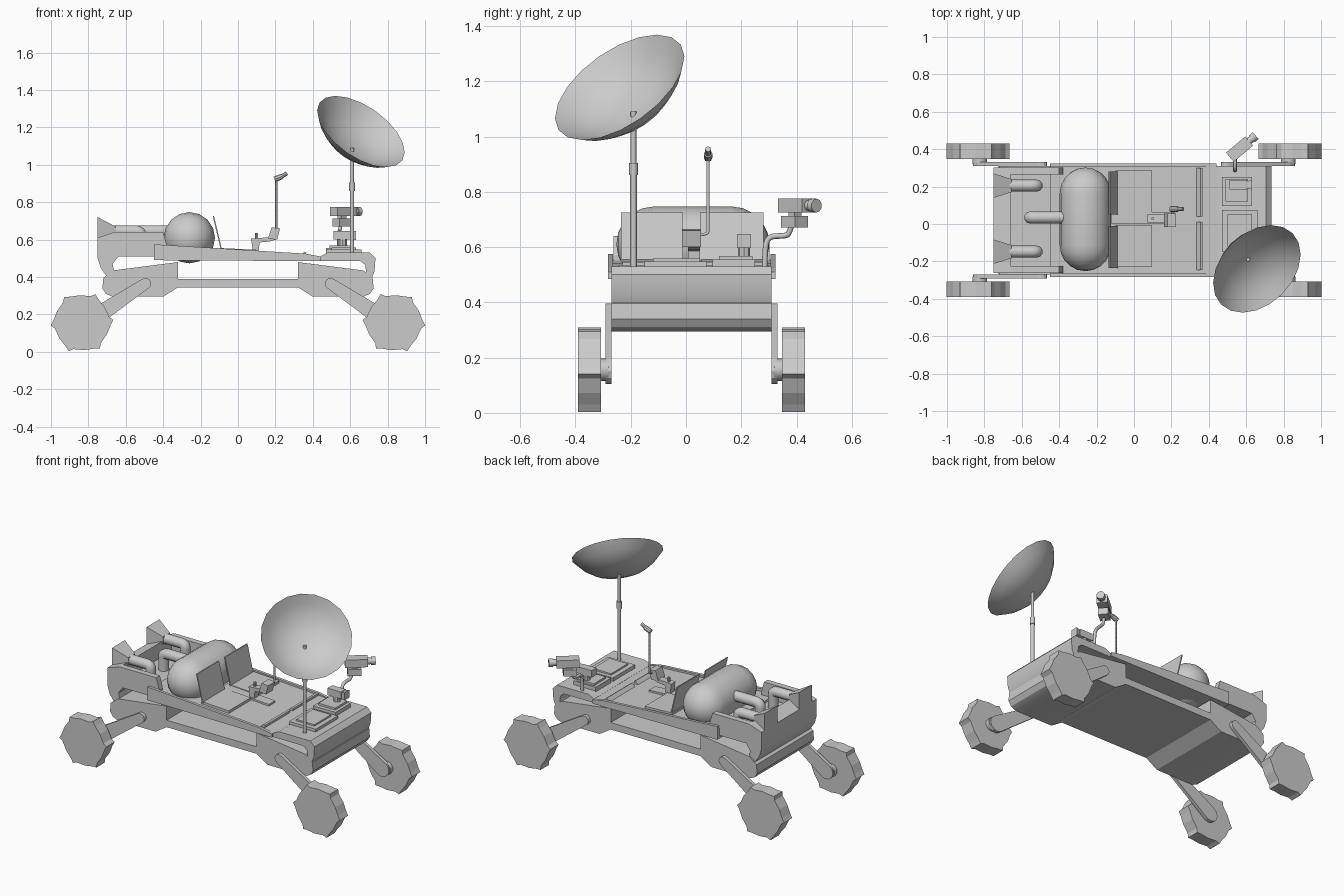
import bpy, bmesh, math
from mathutils import Vector, Matrix

if "Cube" in bpy.data.objects:
    bpy.data.objects.remove(bpy.data.objects["Cube"])

CY = 0.02  # mid-plane of the chassis


def finish(name, bm, smooth=None):
    bmesh.ops.recalc_face_normals(bm, faces=bm.faces)
    me = bpy.data.meshes.new(name)
    bm.to_mesh(me)
    bm.free()
    ob = bpy.data.objects.new(name, me)
    bpy.context.collection.objects.link(ob)
    if smooth:
        bpy.ops.object.select_all(action='DESELECT')
        ob.select_set(True)
        bpy.context.view_layer.objects.active = ob
        bpy.ops.object.shade_smooth_by_angle(angle=math.radians(smooth))
    return ob


def prism(name, pts, y0, y1, smooth=None):
    """Extrude an (x, z) profile from y0 to y1."""
    bm = bmesh.new()
    f = bm.faces.new([bm.verts.new((x, y0, z)) for x, z in pts])
    r = bmesh.ops.extrude_face_region(bm, geom=[f])
    bmesh.ops.translate(bm, vec=(0, y1 - y0, 0),
                        verts=[v for v in r['geom'] if isinstance(v, bmesh.types.BMVert)])
    return finish(name, bm, smooth)


def box(name, x0, x1, y0, y1, z0, z1):
    return prism(name, [(x0, z0), (x1, z0), (x1, z1), (x0, z1)], y0, y1)


def rod(name, a, b, r, r2=None, n=10, roll=0):
    """Cylinder or frustum between two points."""
    a, b = Vector(a), Vector(b)
    bm = bmesh.new()
    rot = (b - a).to_track_quat('Z', 'Y').to_matrix().to_4x4()
    bmesh.ops.create_cone(bm, cap_ends=True, segments=n, radius1=r, radius2=r if r2 is None else r2,
                          depth=(b - a).length,
                          matrix=Matrix.Translation((a + b) / 2) @ rot @ Matrix.Rotation(roll, 4, 'Z'))
    return finish(name, bm, 40 if n > 6 else None)


def tube(name, pts, r, res=3):
    cu = bpy.data.curves.new(name, 'CURVE')
    cu.dimensions = '3D'
    cu.bevel_depth, cu.bevel_resolution, cu.use_fill_caps = r, res, True
    sp = cu.splines.new('NURBS')
    sp.points.add(len(pts) - 1)
    for p, co in zip(sp.points, pts):
        p.co = (*co, 1)
    sp.use_endpoint_u, sp.order_u, sp.resolution_u = True, 3, 5
    ob = bpy.data.objects.new(name, cu)
    bpy.context.collection.objects.link(ob)
    return ob


def lathe(name, prof, n, m, smooth):
    """Spin an (r, z) profile about z, then place it with matrix m."""
    bm = bmesh.new()
    vs = [bm.verts.new((r, 0, z)) for r, z in prof]
    es = [bm.edges.new(p) for p in zip(vs, vs[1:])]
    bmesh.ops.spin(bm, geom=vs + es, cent=(0, 0, 0), axis=(0, 0, 1), angle=2 * math.pi, steps=n)
    bmesh.ops.remove_doubles(bm, verts=bm.verts, dist=1e-4)
    bmesh.ops.transform(bm, matrix=m, verts=bm.verts)
    return finish(name, bm, smooth)


# wheels with cusped treads, hubs and suspension arms
wheel = []
for k in range(6):
    for da, r in ((0, .168), (7, .149), (30, .147), (50, .153)):
        a = math.radians(5 + k * 60 + da)
        wheel.append((r * math.cos(a), r * math.sin(a)))
d = Vector((.32, .215)).normalized()
base = math.atan2(d.y, d.x)
arm = []
for k in range(7):
    a = base + math.pi / 2 + math.pi * k / 6
    arm.append((-.81 + .05 * math.cos(a), .155 + .05 * math.sin(a)))
for k in range(7):
    a = base - math.pi / 2 + math.pi * k / 6
    arm.append((-.495 + .03 * math.cos(a), .365 + .03 * math.sin(a)))
for sx, end in ((1, "rear"), (-1, "front")):
    for sy, side in ((1, "left"), (-1, "right")):
        tag = f"{end}_{side}"
        y = lambda v: CY + sy * v
        prism("wheel_" + tag, [(sx * (x - .834), z + .156) for x, z in wheel], y(.327), y(.41))
        prism("arm_" + tag, [(sx * x, z) for x, z in arm], y(.29), y(.312))
        rod("hub_" + tag, (sx * -.825, y(.30), .156), (sx * -.825, y(.335), .156), .04)

# lower hull: floor pan joined to the two end boxes
half = [(.32, .39), (.32, .48), (.67, .435), (.72, .395), (.725, .34), (.705, .31), (.67, .295), (.40, .295), (.32, .345)]
prism("lower_hull", half + [(-x, z) for x, z in half[::-1]], -.27, .31, 30)

# middle deck and side rails
prism("middle_deck", [(-.45, .49), (.46, .485), (.46, .508), (-.10, .54), (-.45, .555)], -.27, .31)
for s, side in ((1, "left"), (-1, "right")):
    prism("side_rail_" + side, [(-.45, .49), (.44, .485), (.44, .51), (.36, .525), (-.45, .575)],
          CY + s * .285, CY + s * .303)

# front deck curling down into a bumper
prism("front_deck", [(.44, .485), (.655, .485), (.68, .465), (.685, .43), (.67, .40), (.715, .395), (.73, .43),
                     (.735, .50), (.705, .53), (.48, .53), (.44, .51)], -.27, .31, 30)

# rear trough: floor and back wall plus two side walls
curl = [(-.75, .61), (-.75, .50), (-.735, .45), (-.70, .40), (-.66, .42), (-.67, .47), (-.64, .51), (-.38, .51)]
prism("rear_trough", [(-.38, .54), (-.66, .54), (-.66, .64)] + curl, -.24, .30, 30)
for s, side in ((1, "left"), (-1, "right")):
    prism("trough_wall_" + side, [(-.38, .57), (-.40, .64), (-.66, .64)] + curl,
          CY + s * .245, CY + s * .282)

# fuel tank capsule
R, L = .137, .14
prof = [(R * math.cos(math.radians(t)), s * L + R * math.sin(math.radians(t)))
        for s, rng in ((-1, range(-90, 1, 18)), (1, range(0, 91, 18))) for t in rng]
lathe("tank", prof, 16, Matrix.Translation((-.26, .025, .61)) @ Matrix.Rotation(math.pi / 2, 4, 'X'), 40)

# pipes and exhaust horns
tube("pipe_middle", [(-.37, .035, .645), (-.48, .035, .645), (-.555, .035, .645), (-.555, .035, .60), (-.555, .035, .53)], .033)
for yc, side in ((.205, "left"), (-.148, "right")):
    tube("pipe_" + side, [(-.67, yc, .645), (-.58, yc, .645), (-.52, yc, .645), (-.52, yc, .60), (-.52, yc, .53)], .032)
    bm = bmesh.new()
    q = [[bm.verts.new((x, yc + sy * w, z)) for sy, z in ((-1, z0), (1, z0), (1, z1), (-1, z1))]
         for x, w, z0, z1 in ((-.75, .065, .605, .72), (-.655, .035, .62, .67))]
    bm.faces.new(q[0])
    bm.faces.new(q[1])
    for i in range(4):
        j = (i + 1) % 4
        bm.faces.new((q[0][i], q[0][j], q[1][j], q[1][i]))
    finish("exhaust_horn_" + side, bm)

# seats and footrests
for y0, y1, side in ((.05, .28, "left"), (-.235, -.01, "right")):
    prism("seat_back_" + side, [(-.085, .545), (-.092, .545), (-.135, .725), (-.128, .725)], y0, y1)
    prism("seat_pan_" + side, [(-.10, .53), (.095, .52), (.095, .546), (-.10, .555)], y0 + .005, y1 + .005)
    prism("footrest_" + side, [(.32, .50), (.36, .50), (.365, .53), (.355, .535)], y0 - .01, y1 + .02)

# centre console with screen and joystick
prism("console_rail", [(-.12, .53), (.22, .51), (.22, .533), (-.12, .553)], .0, .065)
prism("console_post", [(.08, .53), (.11, .53), (.115, .585), (.17, .59), (.20, .60), (.20, .615), (.16, .612),
                       (.07, .605)], .008, .05)
prism("console_screen", [(.16, .605), (.21, .60), (.225, .66), (.18, .665)], -.015, .055)
rod("joystick", (.10, .03, .60), (.10, .03, .635), .008, n=8)

# small antenna mast
tube("small_mast", [(.205, .05, .645), (.205, .08, .645), (.205, .08, .67), (.205, .08, .80), (.205, .08, .92)], .006, 1)
rod("mast_head", (.195, .08, .922), (.235, .08, .938), .015, n=8)
rod("mast_tip", (.23, .08, .936), (.262, .08, .955), .011, n=8)

# dish antenna on its mast
rod("dish_mast_lower", (.61, -.19, .52), (.61, -.19, .87), .012)
rod("dish_mast_collar", (.61, -.19, .86), (.61, -.19, .905), .016)
rod("dish_mast_upper", (.61, -.19, .90), (.61, -.19, 1.09), .010)
m = Matrix.Translation((.657, -.24, 1.178)) @ Vector((.5, -.5, .71)).to_track_quat('Z', 'Y').to_matrix().to_4x4()
lathe("dish", [(.27, 0), (.225, -.05), (.16, -.096), (.07, -.123), (0, -.125),
               (0, -.119), (.07, -.117), (.16, -.09), (.222, -.045), (.27, 0)], 20, m, 25)

# equipment plates on the front deck
box("equipment_plate", .47, .66, -.15, .075, .525, .548)
box("equipment_lid", .50, .63, -.12, .05, .54, .558)
box("sensor_plate", .47, .63, .095, .25, .525, .555)
box("sensor_plinth", .49, .61, .12, .24, .55, .568)

# small sensor unit
rod("sensor_stem", (.56, .21, .56), (.56, .21, .61), .022, n=8)
box("sensor_body", .51, .605, .185, .235, .60, .645)
rod("sensor_hood", (.60, .21, .622), (.63, .21, .622), .025, .036, n=4, roll=math.pi / 4)

# camera on a bent arm, aimed diagonally
tube("camera_arm", [(.54, .285, .52), (.54, .285, .60), (.54, .30, .64), (.54, .36, .64), (.545, .375, .65), (.55, .385, .69)], .010, 2)
aim = Matrix.Translation((.57, .405, 0)) @ Matrix.Rotation(math.radians(40), 4, 'Z')
cam = [box("camera_base", -.06, .02, -.03, .03, .67, .712),
       box("camera_neck", -.035, .0, -.016, .016, .705, .73),
       box("camera_body", -.075, .06, -.032, .032, .725, .775),
       rod("camera_lens", (.055, 0, .75), (.085, 0, .75), .02),
       rod("camera_lens_rim", (.08, 0, .75), (.105, 0, .75), .025)]
for ob in cam:
    ob.data.transform(aim)
